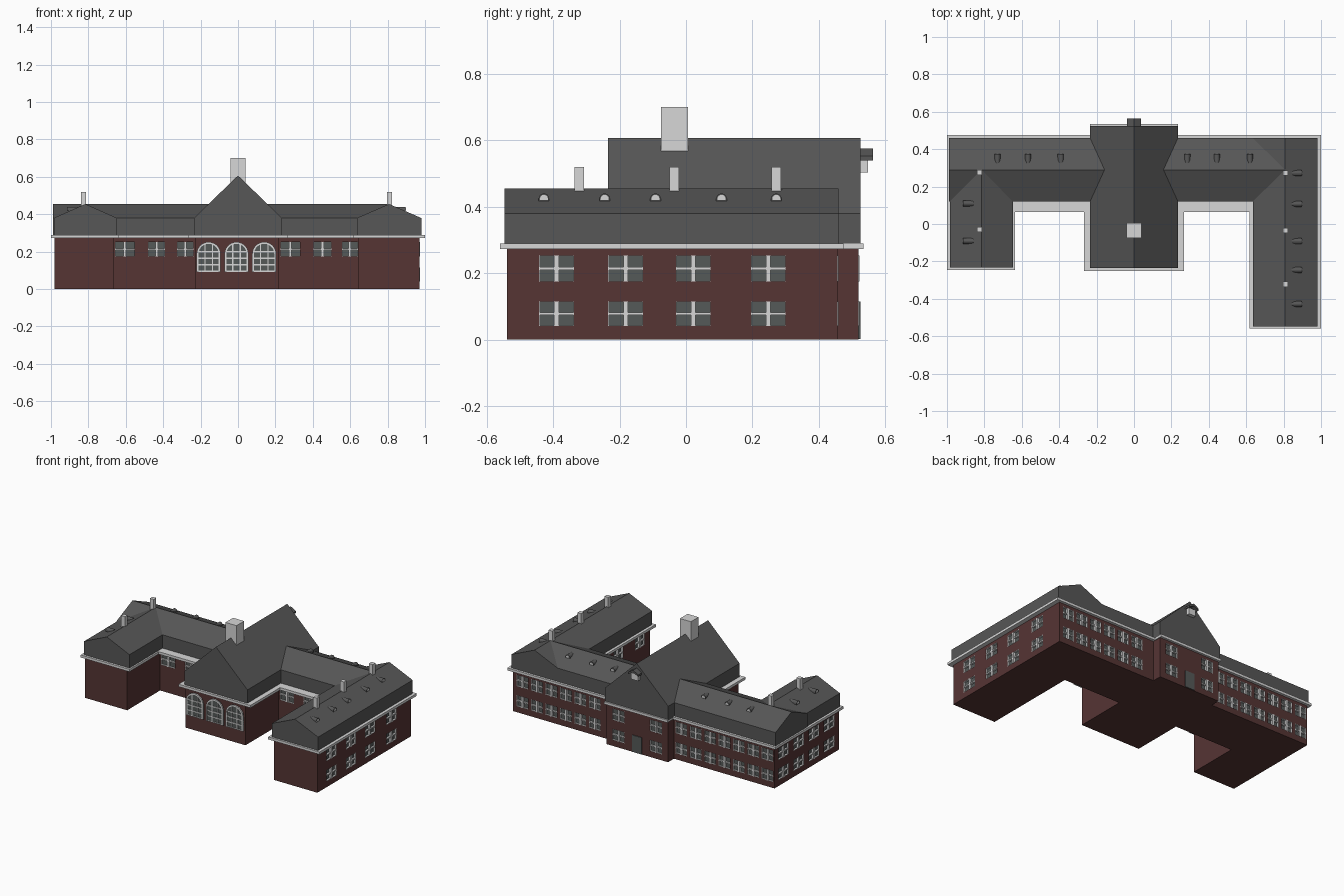
import bpy, bmesh, math

cube = bpy.data.objects.get("Cube")
if cube:
    bpy.data.objects.remove(cube, do_unlink=True)


def material(name, rgb):
    m = bpy.data.materials.new(name)
    m.use_nodes = True
    m.diffuse_color = (*rgb, 1)
    m.node_tree.nodes["Principled BSDF"].inputs["Base Color"].default_value = (*rgb, 1)
    return m


BRICK = material("dark red brick", (0.092, 0.035, 0.034))
SLATE = material("dark grey slate", (0.095, 0.095, 0.095))
TRIM = material("light grey trim", (0.68, 0.68, 0.68))
GLASS = material("grey glass", (0.09, 0.1, 0.098))

# Each direction turns (along, outward, up) into a point, from a wall plane o
PLACE = {
    "front": lambda o, u, d, v: (u, o - d, v),
    "back": lambda o, u, d, v: (u, o + d, v),
    "left": lambda o, u, d, v: (o + d, u, v),
    "right": lambda o, u, d, v: (o - d, u, v),
}


def prism(bm, side, o, pts, d0, d1):
    """Extrude a 2D outline outward from depth d0 to d1."""
    place = PLACE[side]
    a = [bm.verts.new(place(o, u, d0, v)) for u, v in pts]
    b = [bm.verts.new(place(o, u, d1, v)) for u, v in pts]
    faces = [bm.faces.new(a), bm.faces.new(b[::-1])]
    for i in range(len(pts)):
        j = (i + 1) % len(pts)
        faces.append(bm.faces.new((a[i], b[i], b[j], a[j])))
    bmesh.ops.recalc_face_normals(bm, faces=faces)


def rect(u0, u1, v0, v1):
    return [(u0, v0), (u1, v0), (u1, v1), (u0, v1)]


def box(bm, x0, x1, y0, y1, z0, z1):
    prism(bm, "back", 0, rect(x0, x1, z0, z1), y0, y1)


def finish(name, bm, mat):
    me = bpy.data.meshes.new(name)
    bm.to_mesh(me)
    bm.free()
    me.materials.append(mat)
    ob = bpy.data.objects.new(name, me)
    bpy.context.collection.objects.link(ob)
    return ob


# Brick walls: one footprint, extruded
FOOTPRINT = [(-.98, -.23), (-.665, -.23), (-.665, .12), (-.23, .12),
             (-.23, -.23), (.217, -.23), (.217, .12), (.645, .12),
             (.645, -.54), (.97, -.54), (.97, .457), (.23, .457),
             (.23, .52), (-.23, .52), (-.23, .457), (-.98, .457)]
bm = bmesh.new()
floor = bm.faces.new([bm.verts.new((x, y, 0)) for x, y in FOOTPRINT])
top = bmesh.ops.extrude_face_region(bm, geom=[floor])["geom"]
bmesh.ops.translate(bm, vec=(0, 0, .28),
                    verts=[g for g in top if isinstance(g, bmesh.types.BMVert)])
bmesh.ops.recalc_face_normals(bm, faces=bm.faces)
walls = finish("brick_walls", bm, BRICK)

# Recessed windows with a lining and a glazing cross
cuts, glass, trim = bmesh.new(), bmesh.new(), bmesh.new()
LOW, HIGH = (.04, .115), (.175, .253)
DEPTH = .014


def window(side, o, u, w, row):
    z0, z1 = row
    u0, u1, zm, t = u - w / 2, u + w / 2, (z0 + z1) / 2, .002
    prism(cuts, side, o, rect(u0, u1, z0, z1), -DEPTH, .02)
    prism(glass, side, o, rect(u0, u1, z0, z1), -DEPTH - .002, -DEPTH + .002)
    for r in (rect(u0, u0 + t, z0, z1), rect(u1 - t, u1, z0, z1),
              rect(u0, u1, z0, z0 + t), rect(u0, u1, z1 - t, z1)):
        prism(trim, side, o, r, -DEPTH, 0)
    prism(trim, side, o, rect(u - .007, u + .007, z0, z1), -DEPTH, .002)
    prism(trim, side, o, rect(u0, u1, zm - .004, zm + .004), -DEPTH, 0)


for u, w in ((-.605, .105), (-.435, .09), (-.282, .088),
             (.28, .105), (.452, .095), (.598, .085)):
    window("front", .12, u, w, HIGH)
for row in (LOW, HIGH):
    for y in (-.39, -.182, .022, .248):
        window("left", .97, y, .105, row)
    for i in range(4):
        window("right", -.98, -.125 + i * .162, .11, row)
    for i in range(6):
        window("back", .457, .9 - i * .108, .085, row)
    for i in range(7):
        window("back", .457, -.285 - i * .107, .085, row)
    for x in (-.14, .14):
        window("back", .52, x, .09, row)
for y in (-.43, -.2):
    window("right", .645, y, .1, HIGH)

cutter = finish("window_cutter", cuts, BRICK)
cutter.hide_render = True
mod = walls.modifiers.new("openings", "BOOLEAN")
mod.operation, mod.solver, mod.object = "DIFFERENCE", "EXACT", cutter
bpy.context.view_layer.update()
cut_mesh = bpy.data.meshes.new_from_object(
    walls.evaluated_get(bpy.context.evaluated_depsgraph_get()))
walls.modifiers.clear()
walls.data = cut_mesh
bpy.data.objects.remove(cutter, do_unlink=True)
finish("window_glass", glass, GLASS)
finish("window_frames", trim, TRIM)


# Three tall arched hall windows
def arch(cx, r, z0, spring, n=14):
    pts = [(cx + r * math.cos(math.pi * i / n), spring + r * math.sin(math.pi * i / n))
           for i in range(n + 1)]
    return [(cx + r, z0)] + pts + [(cx - r, z0)]


glass, trim = bmesh.new(), bmesh.new()
R, SPRING, BASE, T = .064, .188, .092, .01
for cx in (-.157, -.008, .14):
    prism(glass, "front", -.23, arch(cx, R, BASE, SPRING), -.002, .004)
    outer, inner = arch(cx, R, BASE, SPRING), arch(cx, R - T, BASE, SPRING)
    for i in range(len(outer) - 1):
        prism(trim, "front", -.23, [outer[i], outer[i + 1], inner[i + 1], inner[i]], 0, .009)
    for dx in (-.02, .02):
        prism(trim, "front", -.23, rect(cx + dx - .003, cx + dx + .003, BASE, .24), 0, .008)
    for z in (BASE + .004, .13, .165, .2):
        prism(trim, "front", -.23, rect(cx - R + T, cx + R - T, z - .004, z + .003), 0, .008)
finish("arched_glass", glass, GLASS)
finish("arched_frames", trim, TRIM)

# Back door
bm = bmesh.new()
prism(bm, "back", .52, rect(-.035, .035, .002, .115), 0, .005)
finish("back_door", bm, GLASS)

# Cornice slabs
bm = bmesh.new()
for x0, x1, y0, y1 in ((-1, 1, .065, .475), (-1, -.637, -.247, .475),
                       (.617, 1, -.56, .475), (-.268, .268, -.25, .3),
                       (-.235, .235, .3, .535)):
    box(bm, x0, x1, y0, y1, .273, .29)
finish("cornice", bm, TRIM)


# Gabled roofs with upright lower faces
def gable(a, b, peak):
    return [(a, .285), (b, .285), (b, .38), ((a + b) / 2, peak), (a, .38)]


for name, side, a, b, peak, d0, d1 in (
        ("main_roof", "left", .12, .46, .455, -.99, .81),
        ("right_wing_roof", "back", -.985, -.647, .455, -.232, .29),
        ("left_wing_roof", "back", .635, .98, .455, -.547, .46),
        ("hall_roof", "back", -.235, .235, .607, -.235, .525)):
    bm = bmesh.new()
    prism(bm, side, 0, gable(a, b, peak), d0, d1)
    finish(name, bm, SLATE)

# Chimneys
bm = bmesh.new()
box(bm, -.041, .041, -.075, .006, .56, .7)
for x, y in ((-.826, -.03), (-.826, .275), (.81, -.322), (.81, -.035), (.81, .272)):
    box(bm, x - .014, x + .014, y - .014, y + .014, .43, .52)
finish("chimneys", bm, TRIM)

# Small rounded roof vents with pale fronts
hoods, fronts = bmesh.new(), bmesh.new()


def vent(side, o, u):
    pts = arch(u, .016, .418, .424, 8)
    prism(hoods, side, o, pts, -.055, 0)
    prism(fronts, side, o, arch(u, .012, .42, .424, 8), 0, .002)


for y in (-.428, -.245, -.092, .107, .272):
    vent("left", .895, y)
for y in (-.09, .11):
    vent("right", -.913, y)
for x in (-.73, -.567, -.392, .285, .443, .62):
    vent("back", .373, x)
finish("vent_hoods", hoods, SLATE)
finish("vent_fronts", fronts, TRIM)

# Little canopy and hatch on the back gable
bm = bmesh.new()
prism(bm, "back", .52, [(-.037, .54), (0, .56), (.037, .54), (.037, .553),
                        (0, .575), (-.037, .553)], 0, .043)
finish("hatch_canopy", bm, SLATE)
bm = bmesh.new()
box(bm, -.026, .026, .52, .548, .503, .545)
finish("hatch", bm, TRIM)
